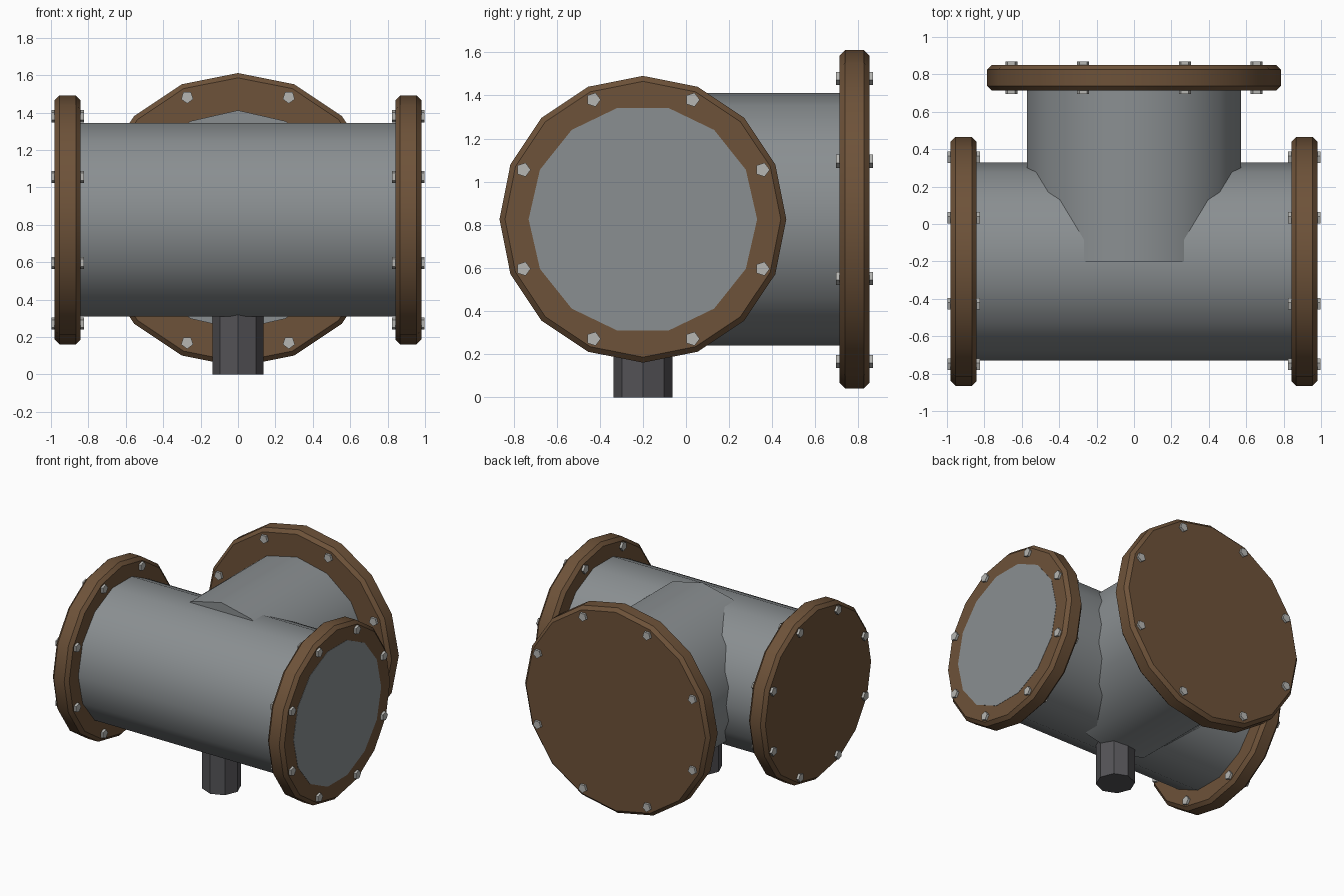
import bpy, math

if "Cube" in bpy.data.objects:
    bpy.data.objects.remove(bpy.data.objects["Cube"])

CZ = 0.826          # height of the pipe axes
MY = -0.2           # y of the main pipe axis
ROT = {'x': (0, math.pi / 2, 0), 'y': (-math.pi / 2, 0, 0), 'z': (0, 0, 0)}


def material(name, rgb):
    m = bpy.data.materials.new(name)
    m.diffuse_color = (*rgb, 1)
    m.use_nodes = True
    m.node_tree.nodes["Principled BSDF"].inputs["Base Color"].default_value = m.diffuse_color
    return m


steel = material("grey_steel", (0.255, 0.275, 0.285))
rust = material("brown_flange", (0.155, 0.085, 0.041))
bright = material("light_bolt", (0.47, 0.47, 0.45))
dark = material("dark_stub", (0.088, 0.086, 0.094))


def prism(name, axis, centre, radius, start, end, sides, mat, bevel=0, smooth=True):
    """Capped prism along an axis, from start to end on that axis."""
    loc = list(centre)
    loc['xyz'.index(axis)] = (start + end) / 2
    bpy.ops.mesh.primitive_cylinder_add(vertices=sides, radius=radius, depth=end - start,
                                        location=loc, rotation=ROT[axis])
    ob = bpy.context.object
    ob.name = name
    ob.data.materials.append(mat)
    if bevel:
        mod = ob.modifiers.new("rim", 'BEVEL')
        mod.width = bevel
        mod.segments = 1
        mod.limit_method = 'ANGLE'
        mod.angle_limit = math.radians(60)
        bpy.ops.object.modifier_apply(modifier=mod.name)
    if smooth:
        bpy.ops.object.shade_smooth_by_angle(angle=math.radians(30))
    return ob


def flange(name, axis, centre, radius, bolt_ring, start, end):
    """Bevelled disc with eight bolts passing through it."""
    prism(name, axis, centre, radius, start, end, 16, rust, bevel=0.025)
    for k in range(8):
        a = math.radians(22.5 + 45 * k)
        u, v = bolt_ring * math.cos(a), bolt_ring * math.sin(a)
        x, y, z = centre
        pos = (x, y + u, z + v) if axis == 'x' else (x + u, y, z + v)
        prism(f"{name}_bolt_{k + 1}", axis, pos, 0.034, start - 0.018, end + 0.018,
              5, bright, smooth=False)


# Main pipe, its right end flush with the flange face
prism("main_pipe", 'x', (0, MY, CZ), 0.53, -0.97, 0.982, 14, steel)
# Wider branch pipe
prism("branch_pipe", 'y', (0, 0, CZ), 0.586, MY, 0.83, 14, steel)
# Drain stub underneath
prism("drain_stub", 'z', (0, MY, 0), 0.137, 0, 0.42, 8, dark, smooth=False)

# Flanges
flange("left_flange", 'x', (0, MY, CZ), 0.665, 0.6, -0.98, -0.842)
flange("right_flange", 'x', (0, MY, CZ), 0.665, 0.6, 0.842, 0.98)
flange("branch_flange", 'y', (0, 0, CZ), 0.785, 0.71, 0.713, 0.85)
